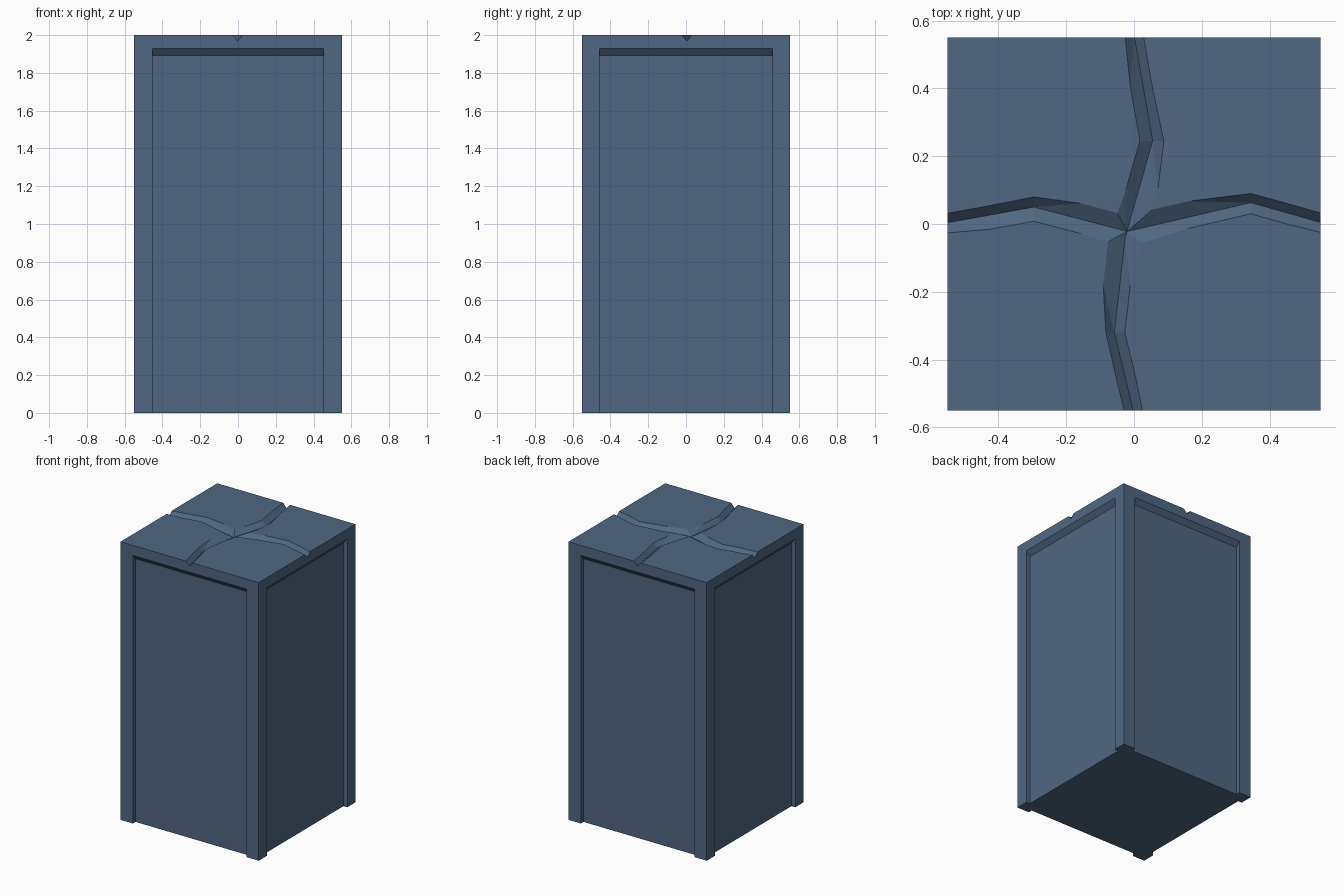
import bpy, bmesh, math
from mathutils import Matrix

if "Cube" in bpy.data.objects:
    bpy.data.objects.remove(bpy.data.objects["Cube"])

HALF, TOP, DEPTH = 0.55, 2.0, 0.03

stone = bpy.data.materials.new("slate blue stone")
stone.diffuse_color = (0.08, 0.135, 0.22, 1)
stone.use_nodes = True
stone.node_tree.nodes["Principled BSDF"].inputs["Base Color"].default_value = stone.diffuse_color


def prism(name, sections):
    """Closed solid lofted through equal-length cross-sections."""
    bm = bmesh.new()
    rings = [[bm.verts.new(p) for p in s] for s in sections]
    n = len(rings[0])
    for a, b in zip(rings, rings[1:]):
        for i in range(n):
            j = (i + 1) % n
            bm.faces.new((a[i], a[j], b[j], b[i]))
    bm.faces.new(rings[0])
    bm.faces.new(rings[-1])
    bmesh.ops.triangulate(bm, faces=bm.faces[:])
    bmesh.ops.recalc_face_normals(bm, faces=bm.faces[:])
    me = bpy.data.meshes.new(name)
    bm.to_mesh(me)
    bm.free()
    ob = bpy.data.objects.new(name, me)
    ob.hide_render = True
    bpy.context.collection.objects.link(ob)
    return ob


def cut(body, cutter):
    mod = body.modifiers.new("cut", 'BOOLEAN')
    mod.operation, mod.solver, mod.object = 'DIFFERENCE', 'EXACT', cutter
    bpy.context.view_layer.objects.active = body
    bpy.ops.object.modifier_apply(modifier=mod.name)
    bpy.data.objects.remove(cutter)


# Square pillar body
bpy.ops.mesh.primitive_cube_add(size=1, location=(0, 0, TOP / 2))
pillar = bpy.context.object
pillar.name = "cracked_pillar"
pillar.scale = (2 * HALF, 2 * HALF, TOP)
bpy.ops.object.transform_apply(location=True, rotation=False, scale=True)
pillar.data.materials.append(stone)

# Recessed panel on each side, open at the bottom, sloped at the top
inner, over = 1.893, 0.05
slope = (1.928 - inner) / DEPTH
profile = [(-HALF + DEPTH, -0.1), (-HALF - over, -0.1),
           (-HALF - over, inner + slope * (DEPTH + over)), (-HALF + DEPTH, inner)]
for k in range(4):
    w = 0.452 if k % 2 == 0 else 0.457
    panel = prism("panel_cutter", [[(x, y, z) for y, z in profile] for x in (-w, w)])
    panel.data.transform(Matrix.Rotation(k * math.pi / 2, 4, 'Z'))
    cut(pillar, panel)

# V-shaped cracks across the top: (position along, low edge, bottom, high edge)
crack_y = [(-0.56, -0.027, 0, 0.027), (-0.32, -0.083, -0.058, -0.027),
           (-0.04, -0.075, -0.026, 0.03), (0.245, 0.017, 0.055, 0.088),
           (0.56, -0.027, 0, 0.027)]
crack_x = [(-0.56, -0.027, 0.002, 0.03), (-0.295, 0.008, 0.05, 0.08),
           (-0.02, -0.07, -0.022, 0.025), (0.345, 0.03, 0.063, 0.09),
           (0.56, -0.027, 0.002, 0.03)]
for path, along_x in ((crack_y, False), (crack_x, True)):
    sections = []
    for t, lo, mid, hi in path:
        pts = [(2 * lo - mid, TOP + DEPTH), (mid, TOP - DEPTH), (2 * hi - mid, TOP + DEPTH)]
        sections.append([(t, s, z) if along_x else (s, t, z) for s, z in pts])
    cut(pillar, prism("crack_cutter", sections))
